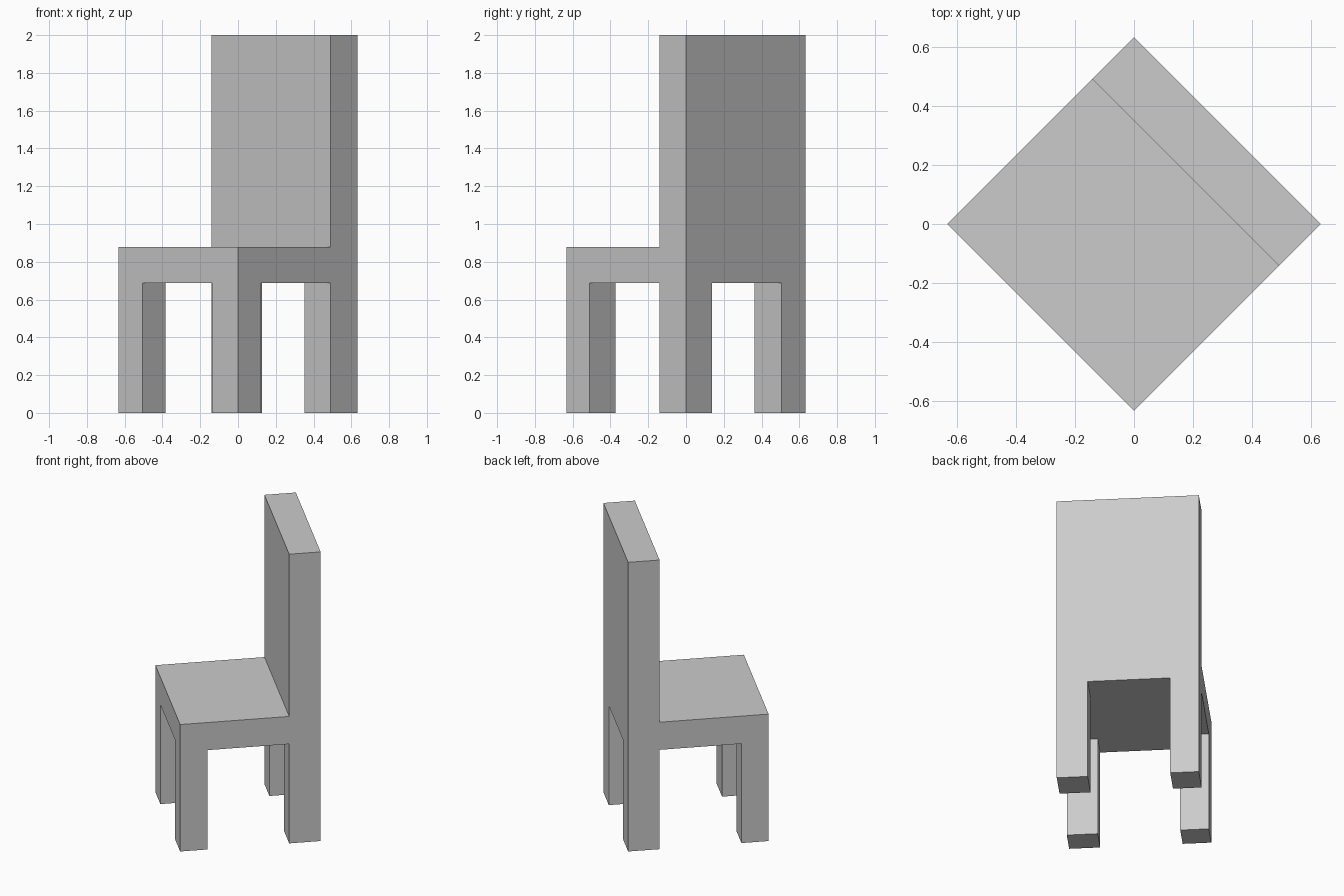
import bpy, bmesh, math
from mathutils import Matrix

if "Cube" in bpy.data.objects:
    bpy.data.objects.remove(bpy.data.objects["Cube"])

H = 0.447                              # half width of the square plan
XS = [-H, -H + 0.18, H - 0.195, H]     # leg edges across the width
YS = [-H, -H + 0.173, H - 0.2, H]      # leg edges front to back
SEAT_BOTTOM, SEAT_TOP, BACK_TOP = 0.687, 0.878, 2.0

bm = bmesh.new()


def raise_faces(faces, dz):
    """Extrude faces vertically, leaving no hidden faces inside."""
    out = bmesh.ops.extrude_face_region(bm, geom=faces)["geom"]
    bmesh.ops.delete(bm, geom=[f for f in faces if f.is_valid], context='FACES_ONLY')
    verts = [g for g in out if isinstance(g, bmesh.types.BMVert)]
    bmesh.ops.translate(bm, verts=verts, vec=(0, 0, dz))


def level(z):
    """3 x 3 grid of seat cells at height z."""
    v = [[bm.verts.new((x, y, z)) for x in XS] for y in YS]
    return [[bm.faces.new((v[j][i], v[j][i + 1], v[j + 1][i + 1], v[j + 1][i]))
             for i in range(3)] for j in range(3)]


# Seat slab: top and underside grids joined by the rim
top, under = level(SEAT_TOP), level(SEAT_BOTTOM)
rims = [e for e in bm.edges if e.is_boundary]
bmesh.ops.bridge_loops(bm, edges=rims)

# Backrest rises from the rear row
raise_faces(top[2], BACK_TOP - SEAT_TOP)

# Four legs drop from the corner cells
for j in (0, 2):
    for i in (0, 2):
        raise_faces([under[j][i]], -SEAT_BOTTOM)

# Merge flat areas and turn the chair to face the diagonal
bmesh.ops.recalc_face_normals(bm, faces=bm.faces[:])
bmesh.ops.dissolve_limit(bm, angle_limit=math.radians(1),
                         verts=bm.verts[:], edges=bm.edges[:])
bm.transform(Matrix.Rotation(math.radians(-45), 4, 'Z'))

mesh = bpy.data.meshes.new("chair")
bm.to_mesh(mesh)
bm.free()
bpy.context.collection.objects.link(bpy.data.objects.new("chair", mesh))
